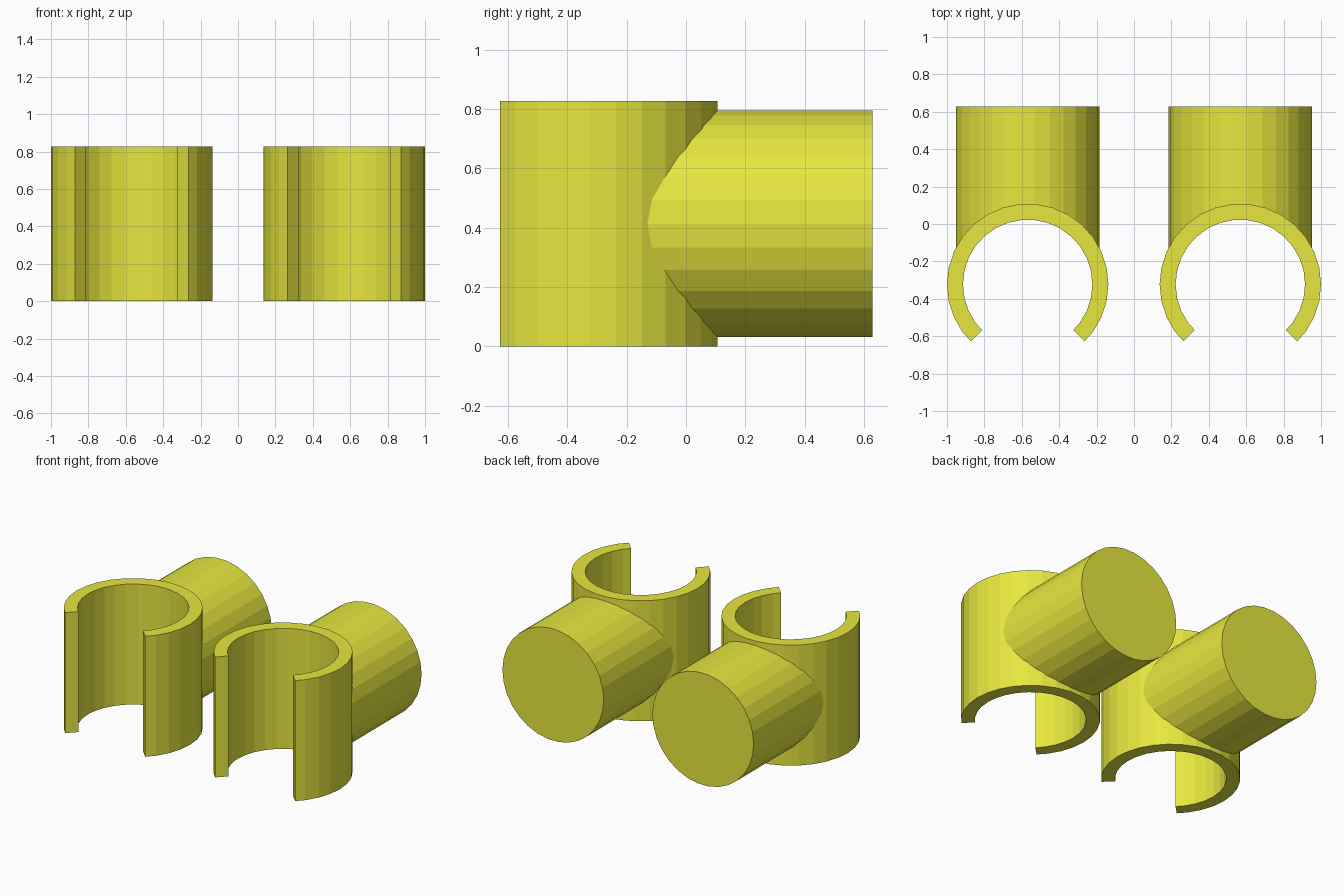
import bpy, bmesh
from math import cos, sin, sqrt, radians

if "Cube" in bpy.data.objects:
    bpy.data.objects.remove(bpy.data.objects["Cube"])

SIDES = 30
CX, CY = 0.5685, -0.323          # centre of the right-hand clip
R_OUT, R_IN, HEIGHT = 0.4315, 0.346, 0.826
PLUG_R, PLUG_END = 0.384, 0.628

mat = bpy.data.materials.new("yellow")
mat.diffuse_color = (0.8, 0.8, 0.05, 1)
mat.use_nodes = True
mat.node_tree.nodes["Principled BSDF"].inputs["Base Color"].default_value = mat.diffuse_color


def make_object(name, bm):
    bmesh.ops.recalc_face_normals(bm, faces=bm.faces)
    mesh = bpy.data.meshes.new(name)
    bm.to_mesh(mesh)
    bm.free()
    mesh.materials.append(mat)
    obj = bpy.data.objects.new(name, mesh)
    bpy.context.collection.objects.link(obj)
    return obj


# C-shaped clip: 270 degree ring with square-cut ends on the facet chords
step = 360 / SIDES
angles = [-45] + [step * k for k in range(-3, 19)] + [225]


def arc_point(r, a):
    if a in (-45, 225):  # cut ends lie on a facet, not on the circle
        r *= cos(radians(step / 2)) / cos(radians(3))
    return CX + r * cos(radians(a)), CY + r * sin(radians(a))


bm = bmesh.new()
rings = []
for a in angles:
    (xo, yo), (xi, yi) = arc_point(R_OUT, a), arc_point(R_IN, a)
    rings.append([bm.verts.new(p) for p in
                  ((xo, yo, 0), (xo, yo, HEIGHT), (xi, yi, HEIGHT), (xi, yi, 0))])
for p, q in zip(rings, rings[1:]):
    for j in range(4):
        k = (j + 1) % 4
        bm.faces.new((p[j], p[k], q[k], q[j]))
bm.faces.new(rings[0])
bm.faces.new(rings[-1][::-1])
clip = make_object("clip_pair", bm)

# Solid round plug whose hidden end follows the middle of the clip wall
bm = bmesh.new()
near, far = [], []
for i in range(SIDES):
    a = radians(step * i)
    x, z = PLUG_R * cos(a), HEIGHT / 2 + PLUG_R * sin(a)
    near.append(bm.verts.new((CX + x, CY + sqrt(0.39 ** 2 - x * x), z)))
    far.append(bm.verts.new((CX + x, PLUG_END, z)))
for i in range(SIDES):
    j = (i + 1) % SIDES
    bm.faces.new((near[i], near[j], far[j], far[i]))
bm.faces.new(far)
for i in range(SIDES // 2):  # curved end, in strips between mirrored rim points
    strip = [near[i], near[i + 1], near[SIDES - i - 1], near[(SIDES - i) % SIDES]]
    bm.faces.new(list(dict.fromkeys(strip)))
plug = make_object("plug", bm)
plug.hide_render = True

# Join the plug to the clip, then mirror to make the pair
union = clip.modifiers.new("join", 'BOOLEAN')
union.operation = 'UNION'
union.solver = 'EXACT'
union.object = plug
clip.modifiers.new("pair", 'MIRROR').use_axis = (True, False, False)
bpy.context.view_layer.objects.active = clip
for mod in ("join", "pair"):
    bpy.ops.object.modifier_apply(modifier=mod)
bpy.data.objects.remove(plug)
